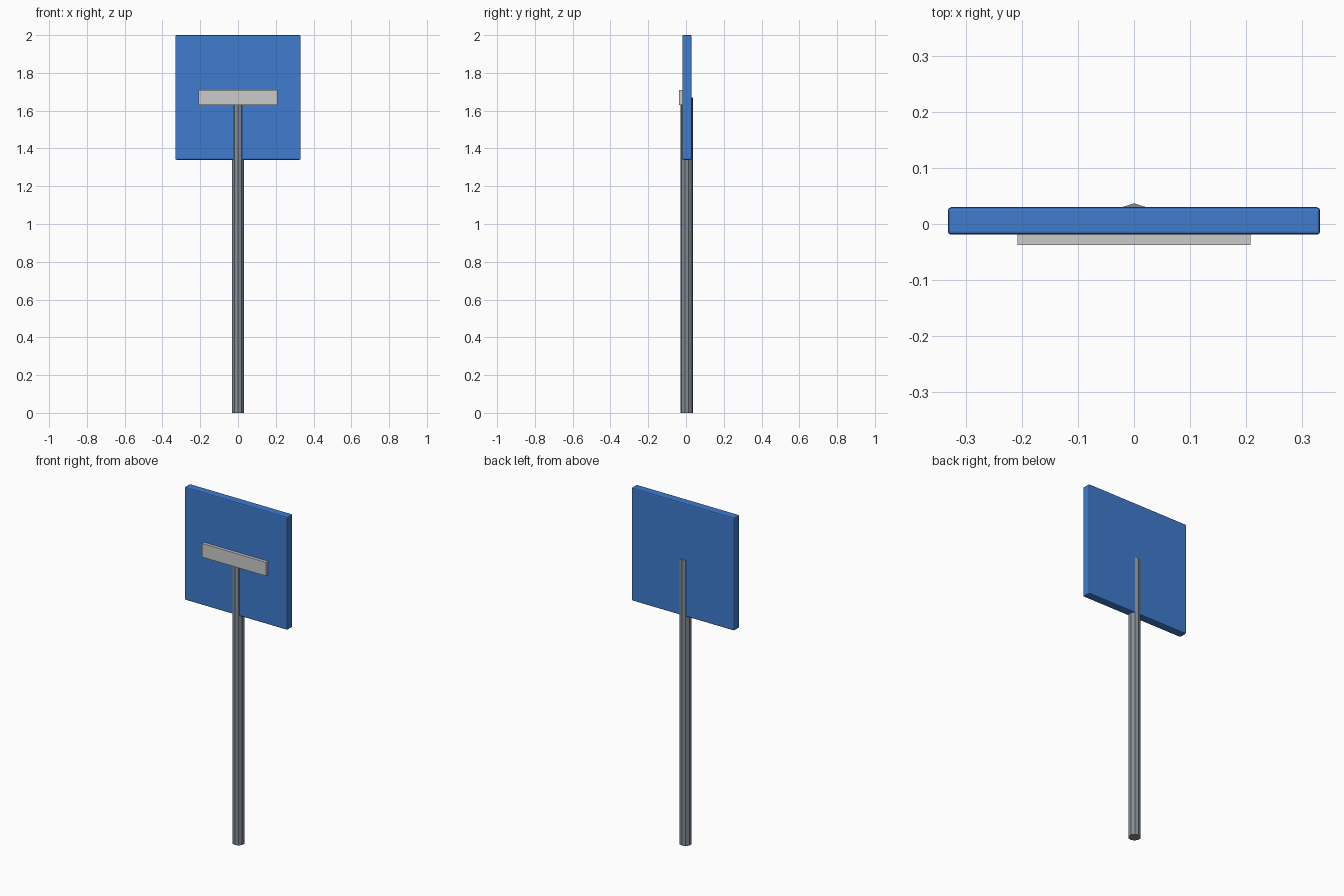
import bpy

if "Cube" in bpy.data.objects:
    bpy.data.objects.remove(bpy.data.objects["Cube"], do_unlink=True)


def make_material(name, color):
    mat = bpy.data.materials.new(name)
    mat.use_nodes = True
    rgba = (*color, 1)
    mat.diffuse_color = rgba
    mat.node_tree.nodes["Principled BSDF"].inputs["Base Color"].default_value = rgba
    return mat


def make_box(name, low, high, mat, bevel=0):
    center = [(a + b) / 2 for a, b in zip(low, high)]
    bpy.ops.mesh.primitive_cube_add(size=1, location=center)
    obj = bpy.context.object
    obj.name = name
    obj.scale = [b - a for a, b in zip(low, high)]
    bpy.ops.object.transform_apply(location=False, rotation=False, scale=True)
    obj.data.materials.append(mat)
    if bevel:
        mod = obj.modifiers.new("Rounded edges", "BEVEL")
        mod.width = bevel
        mod.segments = 2
    return obj


blue = make_material("sign blue", (0.05, 0.2, 0.62))
steel = make_material("steel grey", (0.23, 0.27, 0.31))
pale = make_material("pale grey", (0.6, 0.6, 0.6))

# Square sign panel with softened edges
make_box("sign_panel", (-0.332, -0.019, 1.34), (0.332, 0.03, 2.0), blue, 0.006)

# Horizontal bar on the front of the panel
make_box("front_bar", (-0.208, -0.037, 1.63), (0.208, -0.01, 1.71), pale)

# Ten-sided post, running through the panel up to the bar
POST_HEIGHT = 1.67
bpy.ops.mesh.primitive_cylinder_add(vertices=10, radius=0.033, depth=POST_HEIGHT,
                                    location=(0, 0.004, POST_HEIGHT / 2))
post = bpy.context.object
post.name = "post"
post.data.materials.append(steel)
